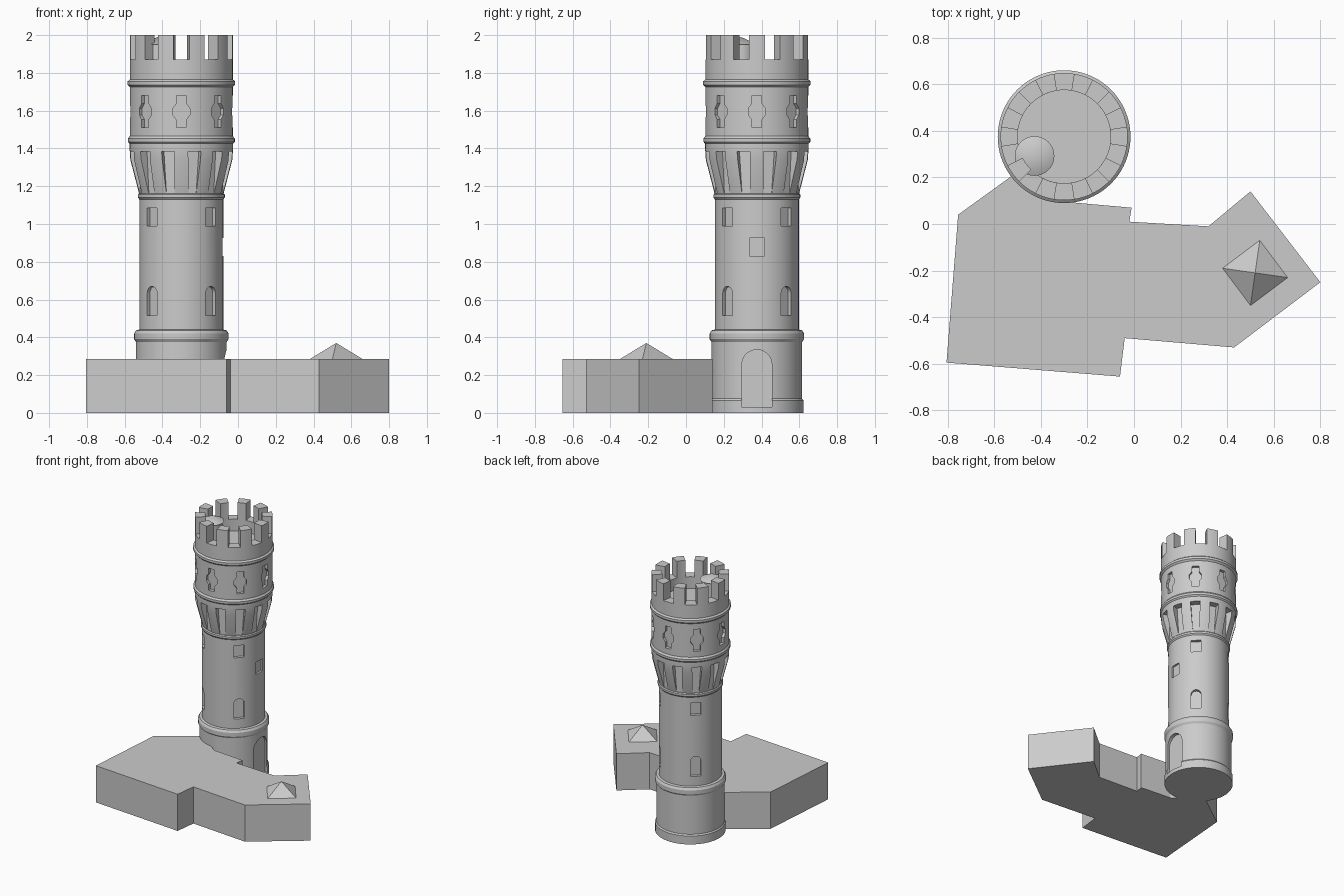
import bpy, bmesh, math
from mathutils import Matrix, Vector

if "Cube" in bpy.data.objects:
    bpy.data.objects.remove(bpy.data.objects["Cube"])

CX, CY = -0.30, 0.375          # tower axis
stone = bpy.data.materials.new("grey_stone")
stone.diffuse_color = (0.6, 0.6, 0.6, 1)
stone.use_nodes = True
stone.node_tree.nodes["Principled BSDF"].inputs["Base Color"].default_value = stone.diffuse_color


def finish(name, bm, smooth=False):
    bmesh.ops.recalc_face_normals(bm, faces=bm.faces)
    mesh = bpy.data.meshes.new(name)
    bm.to_mesh(mesh)
    bm.free()
    ob = bpy.data.objects.new(name, mesh)
    bpy.context.collection.objects.link(ob)
    mesh.materials.append(stone)
    if smooth:
        shade(ob)
    return ob


def shade(ob):
    bpy.ops.object.select_all(action='DESELECT')
    ob.select_set(True)
    bpy.context.view_layer.objects.active = ob
    bpy.ops.object.shade_smooth_by_angle(angle=math.radians(25))


def prism(bm, pts, offset):
    """Closed prism from a 3D outline pushed along an offset."""
    a = [bm.verts.new(p) for p in pts]
    b = [bm.verts.new(Vector(p) + Vector(offset)) for p in pts]
    bm.faces.new(a[::-1])
    bm.faces.new(b)
    for i in range(len(a)):
        j = (i + 1) % len(a)
        bm.faces.new((a[i], a[j], b[j], b[i]))


def lathe(bm, profile, cx, cy, n):
    """Solid of revolution; the profile starts and ends on the axis."""
    vs = [bm.verts.new((cx + r, cy, z)) for r, z in profile]
    es = [bm.edges.new(p) for p in zip(vs, vs[1:])]
    bmesh.ops.spin(bm, geom=vs + es, cent=(cx, cy, 0), axis=(0, 0, 1),
                   angle=2 * math.pi, steps=n, use_merge=True)
    bmesh.ops.remove_doubles(bm, verts=bm.verts, dist=1e-5)


def niche(bm, outline, r0, deg):
    """Cutter going outward from radius r0 in the given direction."""
    a = math.radians(deg)
    out, side = Vector((math.cos(a), math.sin(a), 0)), Vector((-math.sin(a), math.cos(a), 0))
    base = Vector((CX, CY, 0)) + out * r0
    prism(bm, [base + side * t + Vector((0, 0, z)) for t, z in outline], out * 0.15)


def rect(w, z0, z1):
    return [(-w, z0), (w, z0), (w, z1), (-w, z1)]


def arch(w, z0, z1, n=10):
    arc = [(w * math.cos(math.pi * i / n), z1 - w + w * math.sin(math.pi * i / n))
           for i in range(n + 1)]
    return [(-w, z0), (w, z0)] + arc


# Tower body: base, shaft, flared neck, upper drum and parapet well
bm = bmesh.new()
lathe(bm, [(0, 0), (0.248, 0), (0.248, 0.065), (0.240, 0.075), (0.240, 0.375),
           (0.250, 0.39), (0.250, 0.42), (0.240, 0.437), (0.222, 0.441),
           (0.222, 1.13), (0.230, 1.14), (0.230, 1.155), (0.224, 1.162),
           (0.270, 1.34), (0.274, 1.40), (0.274, 1.425), (0.283, 1.435),
           (0.283, 1.452), (0.273, 1.465), (0.273, 1.725), (0.285, 1.737),
           (0.285, 1.755), (0.273, 1.765), (0.273, 1.87), (0.200, 1.87),
           (0.200, 1.78), (0, 1.78)], CX, CY, 80)
tower = finish("tower_body", bm)

# Recessed openings
bm = bmesh.new()
for i in range(4):                                   # shaft windows
    d = 45 + 90 * i
    niche(bm, rect(0.037, 0.99, 1.085), 0.198, d)
    niche(bm, arch(0.037, 0.515, 0.67), 0.198, d)
niche(bm, rect(0.04, 0.83, 0.925), 0.207, 0)         # side window
niche(bm, arch(0.08, 0.03, 0.335), 0.212, 0)         # doorway
half = [(0.025, 1.51), (0.025, 1.552), (0.045, 1.578), (0.045, 1.612),
        (0.025, 1.638), (0.025, 1.68)]
loophole = half + [(-t, z) for t, z in reversed(half)]
for i in range(8):                                   # loopholes in the drum
    niche(bm, loophole, 0.25, 45 * i)
for i in range(12):                                  # wedges between corbels
    niche(bm, [(-0.022, 1.165), (0.022, 1.165), (0.036, 1.385), (-0.036, 1.385)],
          0.221, 15 + 30 * i)
cutter = finish("opening_cutter", bm)
cutter.hide_render = True

mod = tower.modifiers.new("openings", 'BOOLEAN')
mod.operation = 'DIFFERENCE'
mod.solver = 'EXACT'
mod.object = cutter
bpy.context.view_layer.objects.active = tower
bpy.ops.object.modifier_apply(modifier=mod.name)
bpy.data.objects.remove(cutter)
shade(tower)

# Battlements: ten curved merlons
bm = bmesh.new()
for i in range(10):
    angles = [math.radians(36 * i - 9 + 3 * k) for k in range(7)]
    ring = [(0.273, a) for a in angles] + [(0.200, a) for a in reversed(angles)]
    prism(bm, [(CX + r * math.cos(a), CY + r * math.sin(a), 1.868) for r, a in ring],
          (0, 0, 0.132))
finish("battlements", bm, True)

# Stair turret on the roof
bm = bmesh.new()
lathe(bm, [(0, 1.78), (0.072, 1.78), (0.072, 1.95), (0.085, 1.95), (0, 1.99)],
      -0.427, 0.292, 40)
finish("stair_turret", bm, True)

# Low building block
plan = [(-0.805, -0.595), (-0.06, -0.655), (-0.04, -0.49), (0.43, -0.53),
        (0.80, -0.25), (0.50, 0.14), (0.32, -0.01), (-0.02, 0.01),
        (-0.01, 0.07), (-0.27, 0.093), (-0.47, 0.246), (-0.755, 0.04)]
bm = bmesh.new()
prism(bm, [(x, y, 0) for x, y in plan], (0, 0, 0.285))
finish("low_building", bm)

# Pyramid skylight
bm = bmesh.new()
base = [bm.verts.new((x, y, 0.285)) for x, y in
        [(0.38, -0.19), (0.50, -0.35), (0.66, -0.23), (0.54, -0.07)]]
tip = bm.verts.new((0.52, -0.21, 0.37))
bm.faces.new(base[::-1])
for i in range(4):
    bm.faces.new((base[i], base[(i + 1) % 4], tip))
finish("pyramid_roof", bm)
